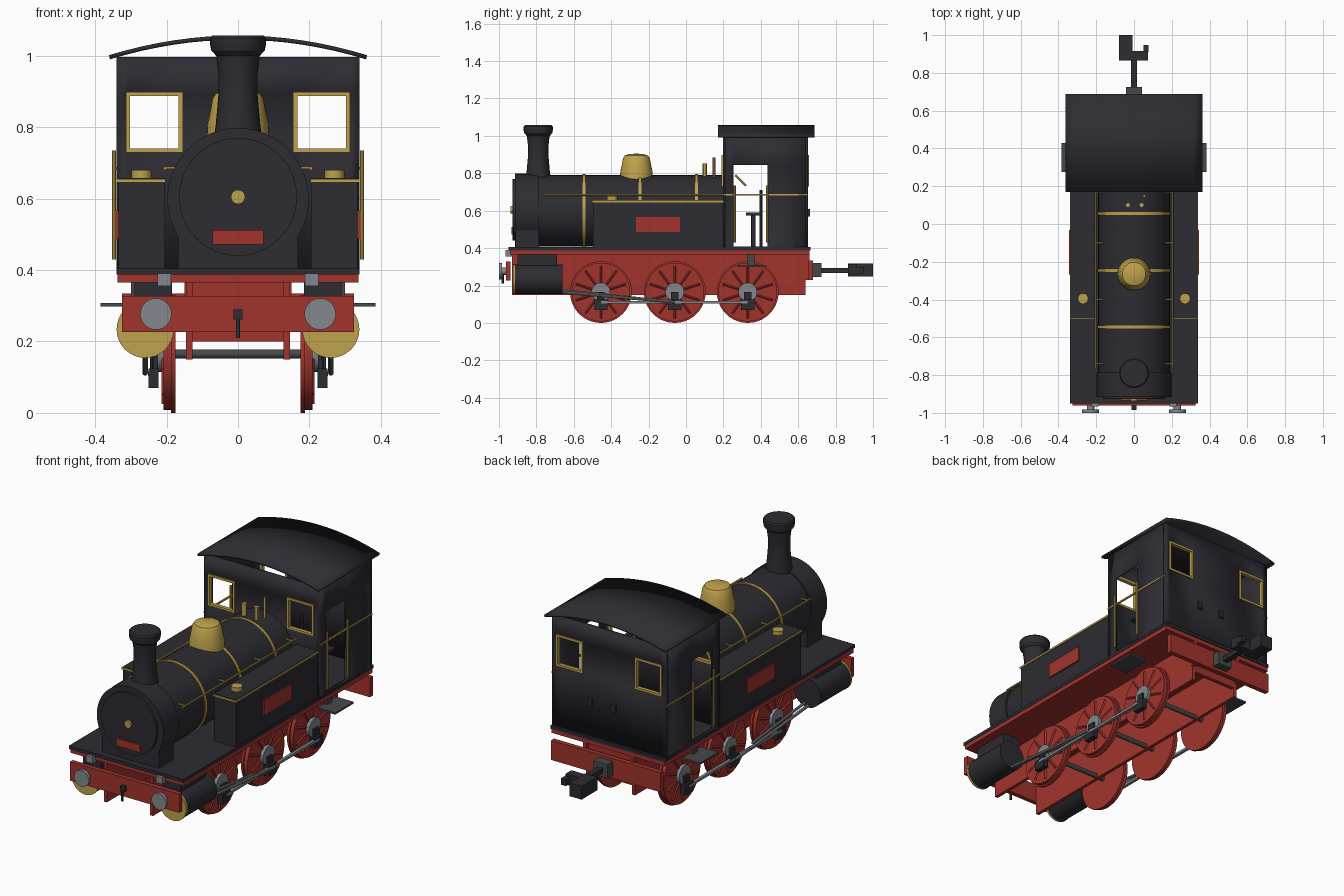
import bpy, bmesh, math
from mathutils import Vector

cube = bpy.data.objects.get("Cube")
if cube:
    bpy.data.objects.remove(cube, do_unlink=True)


def material(name, rgb):
    m = bpy.data.materials.new(name)
    m.use_nodes = True
    m.diffuse_color = (*rgb, 1)
    m.node_tree.nodes["Principled BSDF"].inputs["Base Color"].default_value = (*rgb, 1)
    return m


BLACK = material("black_paint", (0.025, 0.025, 0.032))
RED = material("red_paint", (0.36, 0.034, 0.026))
BRASS = material("brass", (0.52, 0.36, 0.07))
STEEL = material("steel", (0.23, 0.25, 0.27))
IRON = material("dark_iron", (0.06, 0.065, 0.07))
parts = []


def finish(name, bm, mat):
    bmesh.ops.recalc_face_normals(bm, faces=bm.faces)
    mesh = bpy.data.meshes.new(name)
    bm.to_mesh(mesh)
    bm.free()
    mesh.materials.append(mat)
    ob = bpy.data.objects.new(name, mesh)
    bpy.context.collection.objects.link(ob)
    parts.append(ob)
    return ob


def box(name, x, y, z, mat):
    """Box from (min, max) pairs on each axis."""
    bm = bmesh.new()
    bmesh.ops.create_cube(bm, size=1)
    for v in bm.verts:
        v.co = [r[0] if c < 0 else r[1] for c, r in zip(v.co, (x, y, z))]
    return finish(name, bm, mat)


def sides(name, x, y, z, mat):
    """Mirrored pair of boxes; the x range is given for the left side."""
    box(name + "_left", x, y, z, mat)
    box(name + "_right", (-x[1], -x[0]), y, z, mat)


def rod(name, a, b, r, mat, seg=32):
    """Cylinder between two points."""
    a, b = Vector(a), Vector(b)
    bm = bmesh.new()
    bmesh.ops.create_cone(bm, cap_ends=True, segments=seg, radius1=r, radius2=r, depth=(b - a).length)
    turn = (b - a).to_track_quat("Z", "Y")
    for v in bm.verts:
        v.co = turn @ v.co + (a + b) / 2
    return finish(name, bm, mat)


def lathe(name, profile, y, mat):
    """Profile of (radius, height) spun about a vertical axis."""
    bm = bmesh.new()
    vs = [bm.verts.new((r, 0, z)) for r, z in profile]
    es = [bm.edges.new(p) for p in zip(vs, vs[1:])]
    bmesh.ops.spin(bm, geom=vs + es, axis=(0, 0, 1), cent=(0, 0, 0), angle=math.tau, steps=32)
    bmesh.ops.remove_doubles(bm, verts=bm.verts, dist=0.0005)
    ob = finish(name, bm, mat)
    ob.location.y = y
    return ob


def panel(name, us, vs, holes, place, mat=BLACK):
    """Flat wall on a grid of cuts, leaving out the cells in holes."""
    bm = bmesh.new()
    grid = [[bm.verts.new(place(u, v)) for v in vs] for u in us]
    for i in range(len(us) - 1):
        for j in range(len(vs) - 1):
            if (i, j) not in holes:
                bm.faces.new((grid[i][j], grid[i + 1][j], grid[i + 1][j + 1], grid[i][j + 1]))
    ob = finish(name, bm, mat)
    mod = ob.modifiers.new("thickness", "SOLIDIFY")
    mod.thickness = 0.012
    mod.offset = 0
    return ob


# Chassis
box("running_board", (-0.34, 0.34), (-0.95, 0.665), (0.388, 0.405), BLACK)
box("board_underside", (-0.338, 0.338), (-0.94, 0.66), (0.365, 0.388), RED)
sides("frame_plate", (0.128, 0.146), (-0.93, 0.64), (0.15, 0.366), RED)
box("front_beam", (-0.325, 0.325), (-0.962, -0.938), (0.227, 0.328), RED)
box("rear_beam", (-0.325, 0.325), (0.655, 0.68), (0.23, 0.335), RED)
box("rear_stretcher", (-0.13, 0.13), (0.62, 0.64), (0.2, 0.366), RED)
sides("rear_beam_bracket", (0.13, 0.15), (0.63, 0.66), (0.23, 0.366), RED)
sides("beam_bracket", (0.188, 0.226), (-0.965, -0.93), (0.355, 0.39), STEEL)
sides("footstep", (0.28, 0.385), (0.275, 0.43), (0.298, 0.308), IRON)
sides("footstep_hanger", (0.285, 0.3), (0.33, 0.37), (0.305, 0.37), IRON)
box("front_hook", (-0.012, 0.012), (-0.985, -0.96), (0.262, 0.29), BLACK)
rod("front_hook_link", (0, -0.98, 0.21), (0, -0.98, 0.27), 0.006, BLACK, 12)

# Wheels, cranks and rods
AXLES = (-0.455, -0.06, 0.33)
R = 0.165
for i, y in enumerate(AXLES):
    rod(f"axle_{i}", (-0.18, y, R), (0.18, y, R), 0.013, IRON, 16)
    for s, side in ((1, "left"), (-1, "right")):
        tag = f"{side}_{i}"
        rod("wheel_flange_" + tag, (s * 0.175, y, R), (s * 0.188, y, R), R, RED, 40)
        rod("wheel_tread_" + tag, (s * 0.185, y, R), (s * 0.208, y, R), R - 0.008, RED, 40)
        rod("wheel_hub_" + tag, (s * 0.2, y, R), (s * 0.226, y, R), 0.05, STEEL)
        for k in range(10):
            a = math.tau * (k + 0.5) / 10
            d = Vector((0, math.cos(a), math.sin(a)))
            c = Vector((s * 0.208, y, R))
            rod(f"spoke_{tag}_{k}", c + d * 0.04, c + d * 0.14, 0.006, RED, 4)
        box("crank_" + tag, sorted((s * 0.222, s * 0.25)), (y - 0.035, y + 0.035), (0.07, 0.125), BLACK)
        box("crank_web_" + tag, sorted((s * 0.222, s * 0.238)), (y - 0.02, y + 0.02), (0.11, 0.165), BLACK)
sides("coupling_rod", (0.236, 0.252), (AXLES[0], AXLES[2]), (0.103, 0.116), STEEL)

# Cylinders, valve gear and buffers
for s, side in ((1, "left"), (-1, "right")):
    x = s * 0.26
    rod("cylinder_" + side, (x, -0.915, 0.234), (x, -0.66, 0.234), 0.078, BLACK)
    rod("cylinder_cover_" + side, (x, -0.925, 0.234), (x, -0.913, 0.234), 0.08, BRASS)
    rod("connecting_rod_" + side, (x, -0.67, 0.165), (x, -0.06, 0.112), 0.008, STEEL, 8)
    rod("valve_rod_" + side, (x - s * 0.02, -0.67, 0.175), (x - s * 0.02, -0.22, 0.128), 0.007, STEEL, 8)
    rod("buffer_shank_" + side, (s * 0.23, -0.985, 0.277), (s * 0.23, -0.955, 0.277), 0.02, STEEL, 20)
    rod("buffer_head_" + side, (s * 0.23, -1.0, 0.277), (s * 0.23, -0.983, 0.277), 0.044, STEEL)
sides("valve_chest", (0.185, 0.29), (-0.9, -0.69), (0.3, 0.37), BLACK)

# Boiler and smokebox
rod("boiler", (0, -0.8, 0.6), (0, 0.2, 0.6), 0.19, BLACK, 48)
rod("smokebox", (0, -0.915, 0.6), (0, -0.785, 0.6), 0.198, BLACK, 48)
box("smokebox_saddle", (-0.168, 0.168), (-0.912, -0.787), (0.4, 0.6), BLACK)
rod("smokebox_door", (0, -0.927, 0.605), (0, -0.91, 0.605), 0.165, BLACK, 48)
rod("door_knob", (0, -0.937, 0.605), (0, -0.925, 0.605), 0.02, BRASS, 16)
box("front_plate", (-0.072, 0.072), (-0.934, -0.926), (0.472, 0.512), RED)
for i, y in enumerate((-0.545, -0.245, 0.055)):
    rod(f"boiler_band_{i}", (0, y - 0.008, 0.6), (0, y + 0.008, 0.6), 0.195, BRASS, 48)
for s, side in ((1, "left"), (-1, "right")):
    rod("boiler_rail_" + side, (s * 0.204, -0.765, 0.685), (s * 0.204, 0.2, 0.685), 0.005, BRASS, 8)
    for i, y in enumerate((-0.74, -0.4, -0.1, 0.17)):
        rod(f"rail_knob_{side}_{i}", (s * 0.165, y, 0.685), (s * 0.206, y, 0.685), 0.005, BRASS, 8)
lathe("chimney", [(0.067, 0.77), (0.062, 0.81), (0.055, 0.89), (0.055, 0.95), (0.061, 1.0), (0.075, 1.015),
                  (0.078, 1.03), (0.078, 1.05), (0.072, 1.057), (0, 1.057)], -0.79, BLACK)
lathe("steam_dome", [(0.088, 0.765), (0.086, 0.81), (0.079, 0.84), (0.072, 0.88), (0.062, 0.895),
                     (0.035, 0.904), (0, 0.905)], -0.265, BRASS)
for i, (x, y, r, top) in enumerate(((-0.032, 0.1, 0.013, 0.853), (0.04, 0.1, 0.013, 0.853), (0.055, 0.15, 0.007, 0.885))):
    rod(f"safety_valve_{i}", (x, y, 0.76), (x, y, top), r, BRASS, 12)

# Side tanks
sides("side_tank", (0.205, 0.335), (-0.497, 0.2), (0.4, 0.658), BLACK)
sides("tank_trim_outer", (0.332, 0.34), (-0.502, 0.2), (0.645, 0.655), BRASS)
sides("tank_trim_front", (0.203, 0.34), (-0.503, -0.495), (0.645, 0.655), BRASS)
sides("tank_plate", (0.334, 0.343), (-0.267, -0.033), (0.487, 0.567), RED)
for s, side in ((1, "left"), (-1, "right")):
    rod("tank_filler_" + side, (s * 0.27, -0.395, 0.65), (s * 0.27, -0.395, 0.68), 0.028, BRASS, 16)

# Cab walls with window and door openings
WX, WZ = (0.16, 0.308), (0.735, 0.893)
us = [-0.34, -WX[1], -WX[0], WX[0], WX[1], 0.34]
for name, y, out in (("front", 0.203, -1), ("back", 0.645, 1)):
    panel(f"cab_{name}_wall", us, [0.4, *WZ, 0.997], {(1, 1), (3, 1)}, lambda u, v: (u, y, v))
    ys = sorted((y - out * 0.008, y + out * 0.012))
    t = 0.006
    for z in WZ:
        sides(f"{name}_window_bar_{z}", (WX[0] - t, WX[1] + t), ys, (z - t, z + t), BRASS)
    for x in WX:
        sides(f"{name}_window_post_{x}", (x - t, x + t), ys, WZ, BRASS)
for s, side in ((1, "left"), (-1, "right")):
    panel(f"cab_{side}_wall", [0.203, 0.255, 0.435, 0.645], [0.4, 0.41, 0.845, 0.997], {(1, 1)},
          lambda u, v: (s * 0.334, u, v))
    for y in (0.26, 0.435):
        rod(f"door_rail_{side}_{y}", (s * 0.347, y, 0.43), (s * 0.347, y, 0.735), 0.006, BRASS, 8)
sides("cab_trim", (0.336, 0.344), (0.2, 0.65), (0.681, 0.689), BRASS)

# Curved cab roof
N = 16
xs = [-0.36 + 0.72 * i / N for i in range(N + 1)]
panel("cab_roof", xs, [0.17, 0.687], set(), lambda u, v: (u, v, 0.996 + 0.055 * (1 - (u / 0.36) ** 2)))

# Cab interior and rear brackets
rod("brake_column", (0.1, 0.4, 0.4), (0.1, 0.4, 0.71), 0.008, BLACK, 12)
box("driver_seat", (0.2, 0.3), (0.32, 0.4), (0.575, 0.59), BLACK)
rod("seat_post", (0.25, 0.36, 0.4), (0.25, 0.36, 0.58), 0.012, BLACK, 12)
rod("regulator_lever", (0, 0.265, 0.79), (0.02, 0.32, 0.735), 0.006, BRASS, 8)
for x in (-0.03, 0.11):
    box(f"rear_bracket_{x}", (x - 0.014, x + 0.014), (0.65, 0.664), (0.57, 0.61), BLACK)

# Rear coupler
box("coupler_mount", (-0.042, 0.042), (0.68, 0.725), (0.245, 0.32), IRON)
box("coupler_shank", (-0.015, 0.015), (0.72, 0.9), (0.268, 0.294), BLACK)
box("coupler_head", (-0.08, -0.008), (0.865, 1.0), (0.247, 0.318), BLACK)
box("coupler_jaw", (-0.01, 0.075), (0.865, 0.915), (0.255, 0.312), BLACK)
box("coupler_finger", (0.05, 0.078), (0.91, 0.948), (0.265, 0.3), BLACK)

# Smooth round surfaces while keeping hard edges
for ob in bpy.context.selected_objects:
    ob.select_set(False)
for ob in parts:
    ob.select_set(True)
bpy.context.view_layer.objects.active = parts[0]
bpy.ops.object.shade_smooth_by_angle(angle=math.radians(30))
